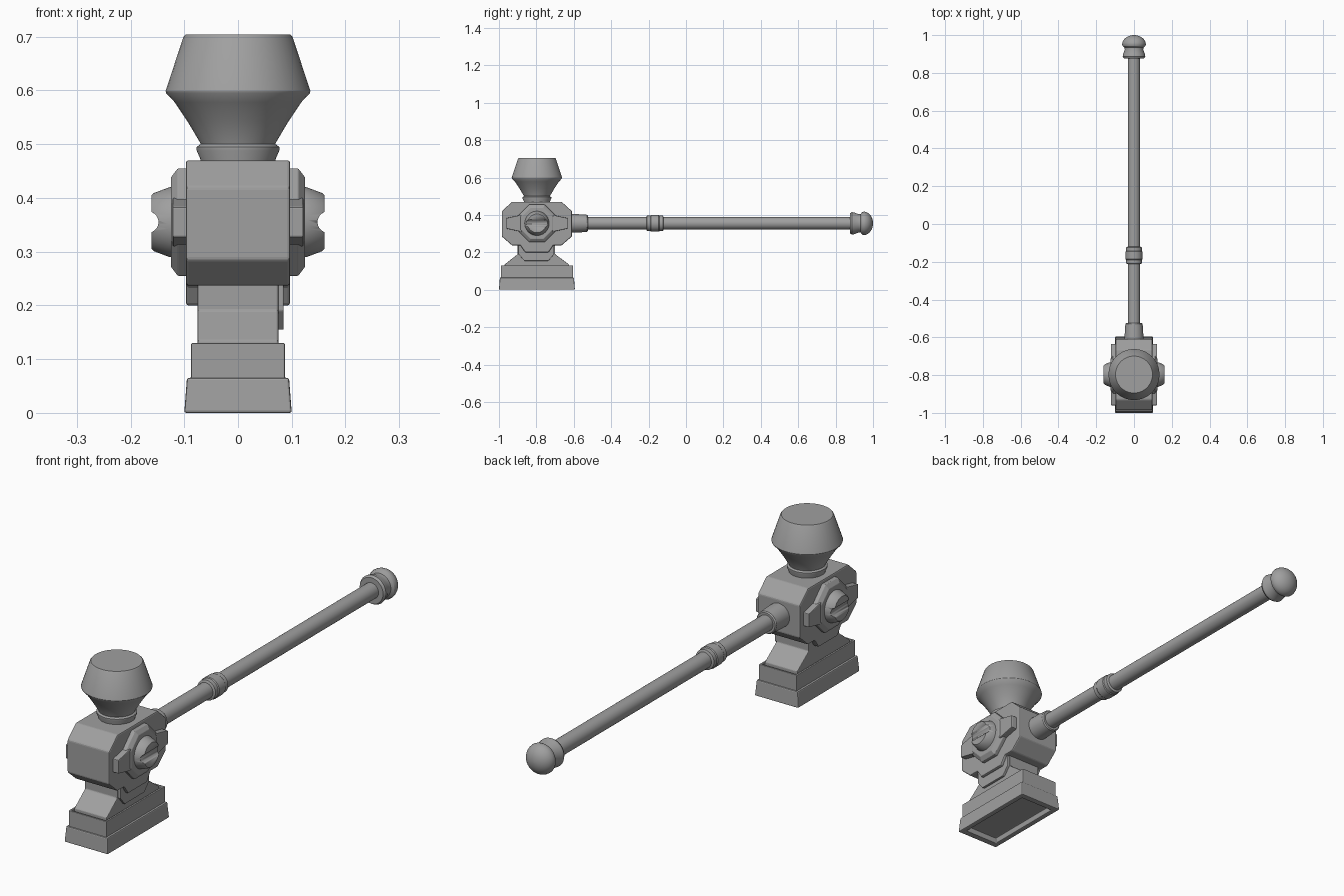
import bpy, bmesh, math
from mathutils import Matrix

cube = bpy.data.objects.get("Cube")
if cube:
    bpy.data.objects.remove(cube, do_unlink=True)

HEAD_Y = -0.797   # centre of the hammer head along the handle axis
AXIS_Z = 0.355    # height of the handle axis

grey = bpy.data.materials.new("plain grey")
grey.use_nodes = True
colour = (0.35, 0.35, 0.35, 1)
grey.diffuse_color = colour
grey.node_tree.nodes["Principled BSDF"].inputs["Base Color"].default_value = colour


def finish(name, bm, smooth=False, bevel=0.0, mirror=False):
    bmesh.ops.recalc_face_normals(bm, faces=bm.faces)
    mesh = bpy.data.meshes.new(name)
    bm.to_mesh(mesh)
    bm.free()
    obj = bpy.data.objects.new(name, mesh)
    bpy.context.collection.objects.link(obj)
    mesh.materials.append(grey)
    if smooth:
        bpy.ops.object.select_all(action='DESELECT')
        obj.select_set(True)
        bpy.context.view_layer.objects.active = obj
        bpy.ops.object.shade_smooth_by_angle(angle=math.radians(30))
    if bevel:
        mod = obj.modifiers.new("soft edges", 'BEVEL')
        mod.width = bevel
        mod.segments = 2
        mod.limit_method = 'ANGLE'
        mod.angle_limit = math.radians(30)
    if mirror:
        obj.modifiers.new("both sides", 'MIRROR')
    return obj


def loft(rings):
    """Join rings of equal point count and cap both ends."""
    bm = bmesh.new()
    loops = [[bm.verts.new(p) for p in ring] for ring in rings]
    n = len(loops[0])
    for a, b in zip(loops, loops[1:]):
        for i in range(n):
            j = (i + 1) % n
            bm.faces.new((a[i], a[j], b[j], b[i]))
    bm.faces.new(loops[0])
    bm.faces.new(loops[-1])
    return bm


def side_prism(name, outline, x0, x1, **kw):
    """Extrude a (y, z) outline along x."""
    return finish(name, loft([[(x, y, z) for y, z in outline] for x in (x0, x1)]), **kw)


def turned(name, profile, axis, centre, sides=48, smooth=True, **kw):
    """Turn (radius, distance) points about the x, y or z axis."""
    rings = []
    for r, d in profile:
        ring = []
        for i in range(sides):
            t = 2 * math.pi * (i + 0.5) / sides
            u, v = r * math.cos(t), r * math.sin(t)
            p = {'x': (d, u, v), 'y': (u, d, v), 'z': (u, v, d)}[axis]
            ring.append(tuple(a + b for a, b in zip(p, centre)))
        rings.append(ring)
    return finish(name, loft(rings), smooth=smooth, **kw)


def stacked_box(name, layers, bevel):
    """Stack rectangles given as (half width, half depth, height)."""
    corners = ((-1, -1), (1, -1), (1, 1), (-1, 1))
    return finish(name, loft([[(sx * hx, HEAD_Y + sy * hy, z) for sx, sy in corners]
                              for hx, hy, z in layers]), bevel=bevel)


# Striking foot: flared sole with a hollow underside, and a rimmed upper step
stacked_box("foot_sole", [(0.074, 0.172, 0.022), (0.078, 0.176, 0), (0.1, 0.203, 0),
                          (0.095, 0.198, 0.065), (0.08, 0.18, 0.066)], 0.004)
stacked_box("foot_step", [(0.087, 0.193, 0.055), (0.087, 0.193, 0.13),
                          (0.079, 0.185, 0.13), (0.077, 0.183, 0.118)], 0.002)

# Flared neck between foot and head
side_prism("foot_neck", [(-0.97, 0.11), (-0.97, 0.135), (-0.9, 0.19), (-0.9, 0.25),
                         (-0.7, 0.25), (-0.7, 0.19), (-0.625, 0.135), (-0.625, 0.11)],
           -0.075, 0.075, bevel=0.003)
side_prism("neck_plate", [(-0.895, 0.245), (-0.895, 0.19), (-0.865, 0.155),
                          (-0.735, 0.155), (-0.705, 0.19), (-0.705, 0.245)],
           0.07, 0.085, bevel=0.002)

# Chamfered head block with a lower tab
side_prism("head_block", [(-0.985, 0.285), (-0.985, 0.42), (-0.93, 0.47), (-0.665, 0.47),
                          (-0.61, 0.42), (-0.61, 0.285), (-0.665, 0.237), (-0.71, 0.237),
                          (-0.735, 0.2), (-0.86, 0.2), (-0.885, 0.237), (-0.93, 0.237)],
           -0.097, 0.097, bevel=0.005)

# Side medallions: octagonal plate, cross arm and slotted knob
hub = (0, HEAD_Y, AXIS_Z)
k = 1 / math.cos(math.pi / 8)
turned("cheek_plate", [(0.1 * k, 0.09), (0.1 * k, 0.112), (0.083 * k, 0.125)], 'x', hub,
       sides=8, smooth=False, bevel=0.002, mirror=True)
arm = [(-0.163, -0.028), (-0.163, 0.028), (-0.085, 0.045), (0.085, 0.045),
       (0.163, 0.028), (0.163, -0.028), (0.085, -0.045), (-0.085, -0.045)]
side_prism("cheek_arm", [(HEAD_Y + y, AXIS_Z + z) for y, z in arm],
           0.09, 0.122, bevel=0.003, mirror=True)

knob = turned("cheek_knob", [(0.066, 0.118), (0.065, 0.128), (0.054, 0.157), (0.05, 0.161)],
              'x', hub)
cutter = turned("slot_cutter", [(0.02, -0.1), (0.02, 0.1)], 'y',
                (0.168, HEAD_Y, AXIS_Z), sides=24)
cutter.hide_render = True
cut = knob.modifiers.new("slot", 'BOOLEAN')
cut.operation = 'DIFFERENCE'
cut.object = cutter
bpy.context.view_layer.objects.active = knob
bpy.ops.object.modifier_apply(modifier="slot")
bpy.data.objects.remove(cutter, do_unlink=True)
knob.modifiers.new("both sides", 'MIRROR')

# Flared crown on top of the head
top = (0, HEAD_Y, 0)
turned("crown_collar", [(0.07, 0.46), (0.07, 0.472), (0.077, 0.488), (0.077, 0.495),
                        (0.07, 0.5)], 'z', top)
turned("crown", [(0.067, 0.49), (0.07, 0.502), (0.094, 0.542), (0.118, 0.578),
                 (0.134, 0.595), (0.135, 0.599), (0.102, 0.699), (0.098, 0.704)], 'z', top)

# Handle with socket, middle band and rounded pommel
line = (0, 0, AXIS_Z)
turned("handle_shaft", [(0.033, -0.63), (0.033, 0.89)], 'y', line)
turned("handle_socket", [(0.05, -0.62), (0.049, -0.575), (0.046, -0.53), (0.042, -0.525)],
       'y', line)
turned("handle_band", [(0.035, -0.212), (0.042, -0.208), (0.042, -0.19), (0.045, -0.186),
                       (0.045, -0.146), (0.042, -0.142), (0.042, -0.124), (0.035, -0.12)],
       'y', line)
dome = [(0.063 * math.cos(a), 0.95 + 0.05 * math.sin(a))
        for a in (math.radians(10 * i) for i in range(9))]
turned("handle_pommel", [(0.03, 0.877), (0.054, 0.877), (0.06, 0.887), (0.058, 0.9),
                         (0.049, 0.922), (0.05, 0.934), (0.06, 0.942)] + dome + [(0.002, 1.0)],
       'y', line)
